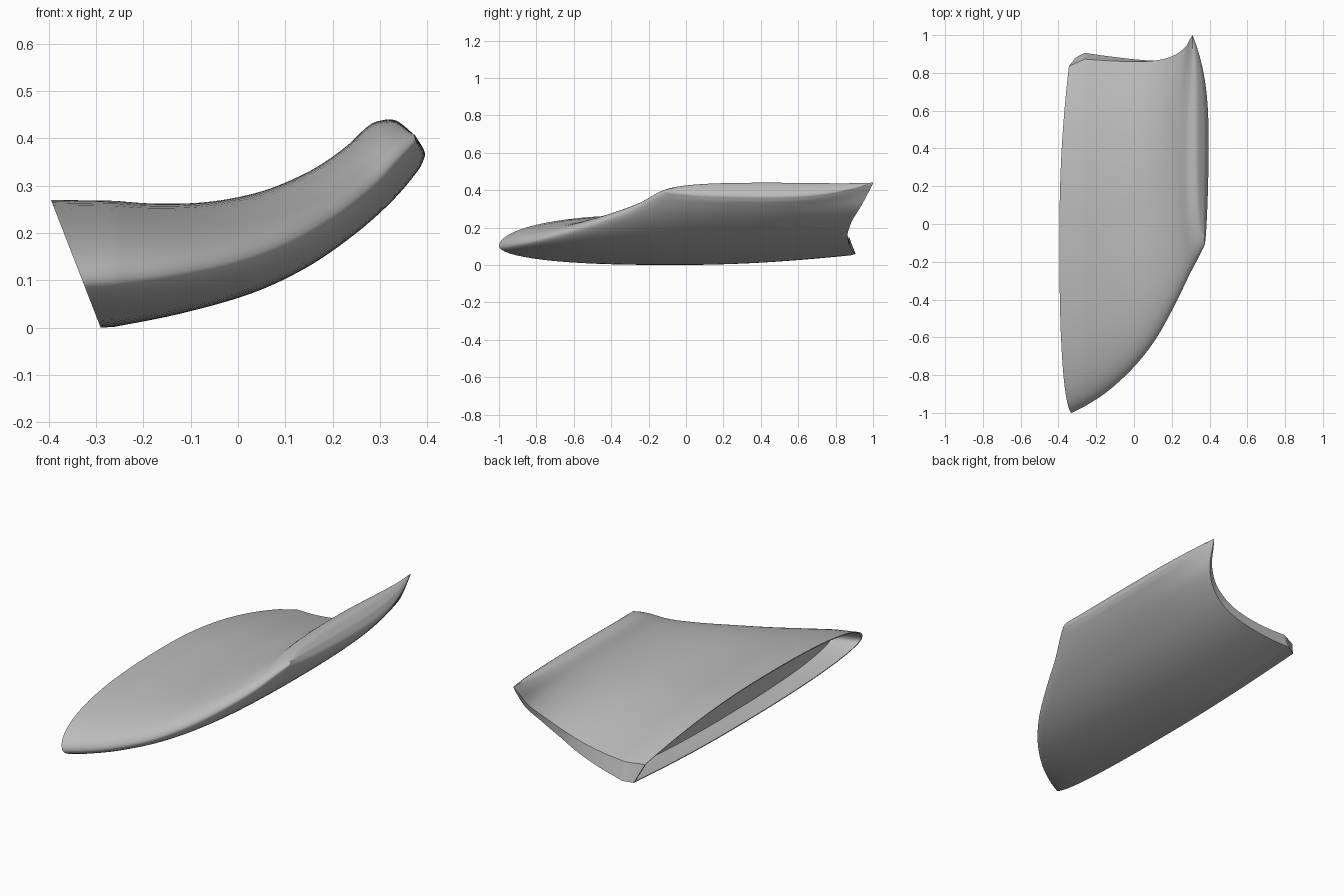
import bpy, bmesh, math
from mathutils import Vector

cube = bpy.data.objects.get("Cube")
if cube:
    bpy.data.objects.remove(cube)

# Span stations, root to tip: underside x z, topside x z,
# leading edge y, trailing edge y, trailing edge height fraction
STATIONS = [
    (-.29, 0, -.395, .27, -1, .835, .52),
    (-.26, .002, -.26, .268, -.965, .873, .54),
    (-.12, .03, -.17, .262, -.885, .865, .52),
    (.03, .073, -.06, .266, -.76, .86, .5),
    (.15, .13, .05, .288, -.61, .864, .48),
    (.25, .2, .15, .33, -.43, .888, .48),
    (.325, .267, .225, .38, -.275, .935, .55),
    (.375, .325, .275, .426, -.18, .98, .78),
    (.39, .35, .305, .438, -.14, 1, .9),
    (.394, .372, .335, .437, -.11, 1, .9),
    (.374, .406, .367, .412, -.09, 1, .9),
]
TIP = Vector((.31, 1, .44))
LEADING_HEIGHT = .37
SUBDIV, FORE, AFT = 5, 16, 12


def station(s):
    """Smoothly interpolated station; the root collar stays straight."""
    last = len(STATIONS) - 1
    i = min(int(s), last - 1)
    t = s - i
    b, c = STATIONS[i], STATIONS[i + 1]
    if i == 0:
        return [p + (q - p) * t for p, q in zip(b, c)]
    a = STATIONS[max(i - 1, 1)]
    d = STATIONS[min(i + 2, last)]
    out = []
    for p0, p1, p2, p3 in zip(a, b, c, d):
        m1, m2 = (p2 - p0) / 2, (p3 - p1) / 2
        out.append(p1 + m1 * t + (3 * (p2 - p1) - 2 * m1 - m2) * t ** 2
                   + (2 * (p1 - p2) + m1 + m2) * t ** 3)
    return out


def bulge_steps():
    """Chord fraction and fullness, from leading to trailing edge."""
    steps = []
    for k in range(FORE):
        u = (k / FORE) ** 2
        steps.append((u / 2, math.sqrt(1 - (1 - u) ** 2.4)))
    for k in range(AFT + 1):
        u = k / AFT
        steps.append((.5 + u / 2, 1 - u ** 2.3))
    return steps


STEPS = bulge_steps()


def section(s, shrink=0):
    """Closed foil section: topside back to front, underside front to back."""
    lx, lz, ux, uz, y_lead, y_trail, high = station(s)
    low_pt, top_pt = Vector((lx, 0, lz)), Vector((ux, 0, uz))
    lead = low_pt.lerp(top_pt, LEADING_HEIGHT)
    gap = .33 * max(0, 1 - (s / 8) ** 2)
    to_tip = min(max(s - 7, 0), 1)

    def side(peak, height, y_end):
        end = low_pt.lerp(top_pt, height)
        end.y = y_end
        end = end.lerp(TIP, to_tip)
        pts = []
        for c, w in STEPS:
            p = lead.lerp(end, c).lerp(peak, w)
            p.y = y_lead + (end.y - y_lead) * c
            pts.append(p)
        return pts

    top = side(top_pt, high, y_trail)
    under = side(low_pt, high - gap, y_trail + .045 * max(0, 1 - s / 4))
    ring = top[::-1] + under[1:]
    if shrink:
        # Inset towards the middle of the section for the wall thickness
        mid = (low_pt + top_pt) / 2
        mid.y = (y_lead + y_trail) / 2
        ring = [Vector((mid.x + (p.x - mid.x) * (1 - 4 * shrink),
                        mid.y + (p.y - mid.y) * (1 - shrink),
                        mid.z + (p.z - mid.z) * (1 - 4 * shrink))) for p in ring]
    return ring


def loft(bm, rings):
    """Skin between successive closed rings."""
    loops = [[bm.verts.new(p) for p in ring] for ring in rings]
    n = len(loops[0])
    for a, b in zip(loops, loops[1:]):
        for j in range(n):
            k = (j + 1) % n
            bm.faces.new((a[j], a[k], b[k], b[j]))
    return loops


def close(bm, loop):
    """Fill a ring with strips between its topside and underside."""
    n = len(loop)
    for j in range(n // 2):
        a, b, c, d = loop[j], loop[j + 1], loop[n - 2 - j], loop[n - 1 - j]
        if b is c:
            continue
        bm.faces.new((a, b, c, d) if c is not b else (a, b, d))
    m = n // 2
    bm.faces.new((loop[m - 1], loop[m], loop[m + 1]))


bm = bmesh.new()

# Recessed root cap, inner wall of the collar, then the outer skin
count = (len(STATIONS) - 1) * SUBDIV
inner = [section(s, .012) for s in (1.5, 1.25, 1, 0)]
outer = [section(i / SUBDIV) for i in range(count + 1)]
loops = loft(bm, inner + outer)
close(bm, loops[0])
close(bm, loops[-1])

bmesh.ops.remove_doubles(bm, verts=bm.verts, dist=.0003)
bmesh.ops.dissolve_degenerate(bm, edges=bm.edges, dist=.0001)
bmesh.ops.recalc_face_normals(bm, faces=bm.faces)

mesh = bpy.data.meshes.new("curved_blade")
bm.to_mesh(mesh)
bm.free()
blade = bpy.data.objects.new("curved_blade", mesh)
bpy.context.collection.objects.link(blade)

# Single plain grey
grey = bpy.data.materials.new("plain_grey")
grey.use_nodes = True
colour = (.5, .5, .5, 1)
grey.diffuse_color = colour
grey.node_tree.nodes["Principled BSDF"].inputs["Base Color"].default_value = colour
mesh.materials.append(grey)

bpy.ops.object.select_all(action="DESELECT")
blade.select_set(True)
bpy.context.view_layer.objects.active = blade
bpy.ops.object.shade_smooth_by_angle(angle=math.radians(40))
